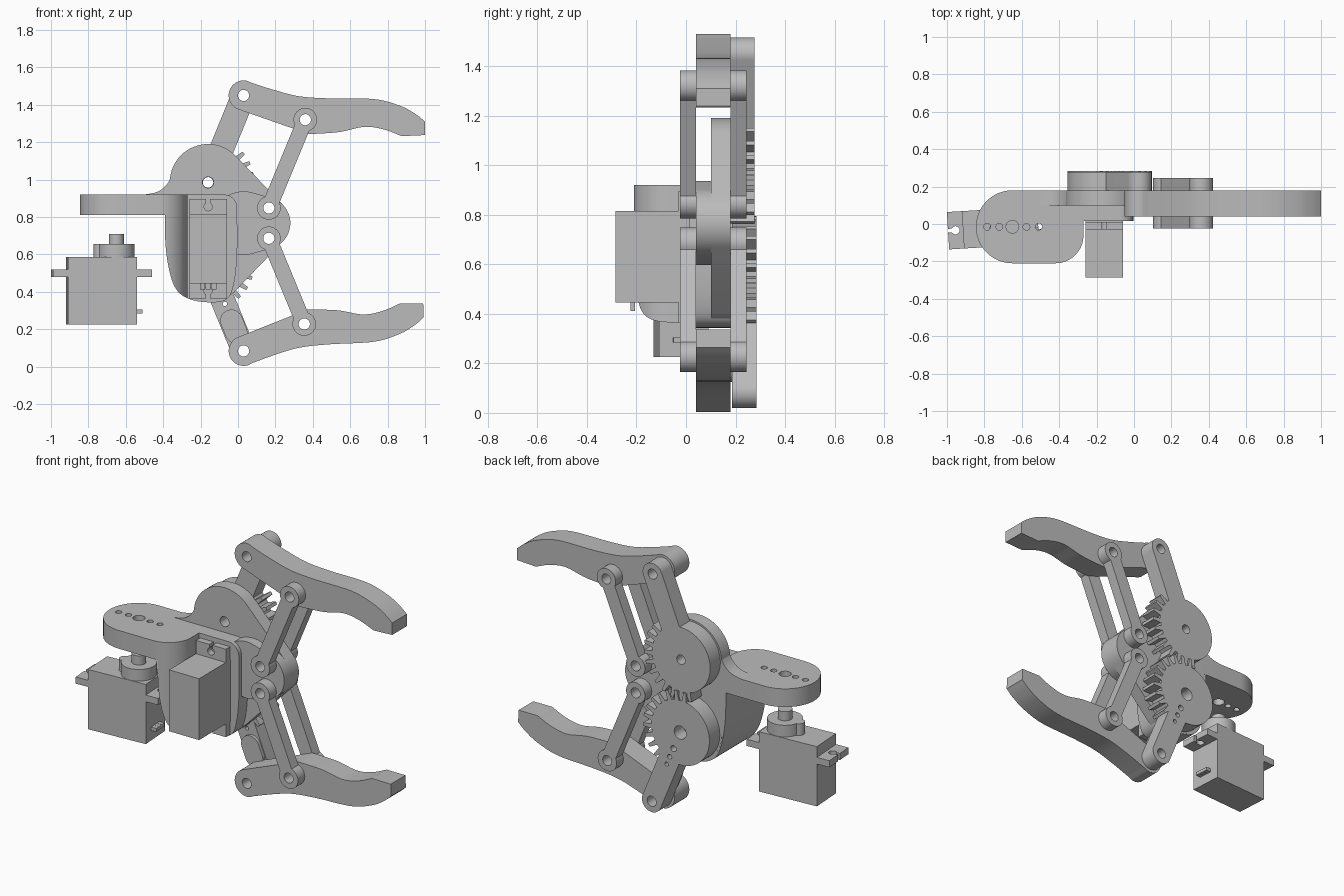
import bpy, bmesh
from math import sin, cos, pi, asin, atan2, radians
from mathutils import Vector, Matrix
from mathutils.geometry import convex_hull_2d

if "Cube" in bpy.data.objects:
    bpy.data.objects.remove(bpy.data.objects["Cube"])

grey = bpy.data.materials.new("plain_grey")
grey.use_nodes = True
grey.diffuse_color = (0.5, 0.5, 0.5, 1)
grey.node_tree.nodes["Principled BSDF"].inputs["Base Color"].default_value = (0.5, 0.5, 0.5, 1)


# ---------- outline helpers ----------
def arc(c, r, a0, a1, n=24):
    return [(c[0] + r * cos(a0 + (a1 - a0) * i / n), c[1] + r * sin(a0 + (a1 - a0) * i / n))
            for i in range(n + 1)]


def circle(c, r, n=40):
    return arc(c, r, 0, 2 * pi, n)[:-1]


def bar(p, q, r, w):
    """Straight bar of half width w with round ends of radius r."""
    d, a = atan2(q[1] - p[1], q[0] - p[0]), pi - asin(w / r)
    return arc(q, r, d - a, d + a) + arc(p, r, d + pi - a, d + pi + a)


def hull(*circles):
    pts = [Vector(v) for x, z, r in circles for v in circle((x, z), r, 64)]
    return [tuple(pts[i]) for i in convex_hull_2d(pts)]


def spline(pts, n=6):
    """Smooth curve through the points."""
    p = [Vector(v) for v in [pts[0]] + pts + [pts[-1]]]
    out = []
    for a, b, c, d in zip(p, p[1:], p[2:], p[3:]):
        for i in range(n):
            t = i / n
            out.append(tuple(0.5 * (2 * b + (c - a) * t + (2 * a - 5 * b + 4 * c - d) * t ** 2
                                    + (3 * b - a - 3 * c + d) * t ** 3)))
    return out + [pts[-1]]


# ---------- solid helpers ----------
def prism(name, pts, lo, hi, axis="y"):
    """Extrude an outline: (x, z) along y, or (x, y) along z."""
    place = (lambda u, v, t: (u, t, v)) if axis == "y" else (lambda u, v, t: (u, v, t))
    bm = bmesh.new()
    face = bm.faces.new([bm.verts.new(place(u, v, lo)) for u, v in pts])
    ext = bmesh.ops.extrude_face_region(bm, geom=[face])
    shift = Vector(place(0, 0, hi - lo))
    for v in ext["geom"]:
        if isinstance(v, bmesh.types.BMVert):
            v.co += shift
    bmesh.ops.recalc_face_normals(bm, faces=bm.faces)
    me = bpy.data.meshes.new(name)
    bm.to_mesh(me)
    bm.free()
    me.materials.append(grey)
    ob = bpy.data.objects.new(name, me)
    bpy.context.collection.objects.link(ob)
    return ob


def combine(ob, cutter, operation="DIFFERENCE"):
    bpy.context.view_layer.objects.active = ob
    mod = ob.modifiers.new("cut", "BOOLEAN")
    mod.operation, mod.solver, mod.object = operation, "EXACT", cutter
    bpy.ops.object.modifier_apply(modifier=mod.name)
    bpy.data.objects.remove(cutter)
    return ob


def drill(ob, holes, axis="y"):
    for x, v, r in holes:
        combine(ob, prism("drill", circle((x, v), r, 24), -1, 2, axis))
    return ob


def box(name, x0, x1, y0, y1, z0, z1):
    return prism(name, [(x0, y0), (x1, y0), (x1, y1), (x0, y1)], z0, z1, "z")


MID = 0.767
GEAR, KNUCKLE = (-0.16, 0.985), (0.03, 1.45)
LOBE, FINGER_PIN = (0.165, 0.848), (0.36, 1.32)
HOLE = 0.03


def flip(p):
    return (p[0], 2 * MID - p[1])


# ---------- fingers ----------
top = spline([(0.07, 1.518), (0.2, 1.477), (0.33, 1.445), (0.49, 1.434), (0.73, 1.43),
              (0.87, 1.393), (0.95, 1.35), (1.0, 1.31)])
under = spline([(0.875, 1.232), (0.78, 1.268), (0.675, 1.282), (0.54, 1.254), (0.38, 1.243)])
finger = top + [(1.0, 1.238)] + under + arc(KNUCKLE, 0.08, radians(248), radians(75), 30)
drill(prism("upper_finger", finger, 0.04, 0.18), [(*KNUCKLE, HOLE), (*FINGER_PIN, HOLE)])

low_knuckle = Vector(flip(KNUCKLE))
turn = Matrix.Rotation(radians(2.4), 2)


def lower(p):
    return tuple(low_knuckle + turn @ (Vector(flip(p)) - low_knuckle))


drill(prism("lower_finger", [lower(p) for p in finger], 0.04, 0.18),
      [(*low_knuckle, HOLE), (*lower(FINGER_PIN), HOLE)])

# ---------- parallel links, front and back ----------
for label, p, q in (("upper", LOBE, FINGER_PIN), ("lower", flip(LOBE), lower(FINGER_PIN))):
    for side, y in (("front", -0.025), ("back", 0.18)):
        link = prism(f"{label}_{side}_link", bar(p, q, 0.063, 0.042), y, y + 0.065)
        drill(link, [(*p, HOLE), (*q, HOLE)])


# ---------- toothed sectors with arms ----------
def gear(name, centre, pin, sign, phase, y0, y1):
    pitch = 2 * pi / 25
    pts = []
    for k in range(11):
        a = radians(-90) + (k - 1 + phase) * pitch
        for da, r in ((-0.3, 0.192), (-0.15, 0.247), (0.15, 0.247), (0.3, 0.192)):
            pts.append((a + da * pitch, r))
    end, start = pts[-1][0], pts[0][0] + 2 * pi
    pts += [(end + (start - end) * i / 40, 0.195) for i in range(1, 40)]
    outline = [(centre[0] + r * cos(a), centre[1] + sign * r * sin(a)) for a, r in pts]
    ob = prism(name, outline, y0, y1)
    return combine(ob, prism("arm", bar(centre, pin, 0.065, 0.0649), y0, y1), "UNION")


low_gear, low_pin = flip(GEAR), flip(KNUCKLE)
drill(gear("upper_gear", GEAR, KNUCKLE, 1, 0, 0.18, 0.277), [(*GEAR, 0.028), (*KNUCKLE, HOLE)])
drill(gear("lower_gear", low_gear, low_pin, -1, 0.5, 0.185, 0.284),
      [(*low_gear, 0.04), (*low_pin, HOLE), (-0.115, 0.44, 0.018), (-0.09, 0.385, 0.014),
       (-0.07, 0.335, 0.012)])
prism("lower_arm_pad", bar((-0.035, 0.245), (-0.01, 0.184), 0.06, 0.0599), 0.165, 0.186)

# ---------- body plate and link lobe ----------
plate = prism("body_plate", hull((*GEAR, 0.205), (*low_gear, 0.205), (0.14, MID, 0.14)), 0.10, 0.18)
pins = [(*LOBE, HOLE), (*flip(LOBE), HOLE)]
drill(plate, [(*GEAR, HOLE)] + pins)
drill(prism("link_lobe", hull((0.14, MID, 0.14), (0.03, MID, 0.17)), 0.04, 0.179), pins)
prism("plate_fillet", spline([(-0.5, 0.92), (-0.43, 0.935), (-0.38, 0.975), (-0.34, 1.05),
                              (-0.31, 1.1)]) + [(-0.22, 0.9), (-0.5, 0.9)], 0.10, 0.18)

# ---------- servo housing with a rounded wall ----------
front_outline = (spline([(-0.39, 0.92), (-0.39, 0.7), (-0.375, 0.55), (-0.34, 0.43),
                         (-0.28, 0.37), (-0.18, 0.345), (-0.07, 0.355), (-0.025, 0.43),
                         (-0.005, 0.6), (-0.005, 0.85)])
                 + arc((-0.075, 0.85), 0.07, 0, pi / 2, 10))
wall_plan = ([(-0.5, 0.18), (-0.5, -0.21)] + arc((-0.42, -0.06), 0.15, -pi / 2, 0, 16)
             + [(-0.27, 0.015), (0.1, 0.015), (0.1, 0.18)])
housing = prism("servo_housing", front_outline, -0.3, 0.179)
combine(housing, prism("plan", wall_plan, 0.2, 1.0, "z"), "INTERSECT")

# ---------- wrist platform ----------
platform = (arc((-0.65, -0.015), 0.195, pi / 2, 3 * pi / 2, 32)
            + arc((-0.42, -0.06), 0.15, -pi / 2, 0, 16) + [(-0.27, 0.18)])
small = [(x, -0.015, 0.018) for x in (-0.785, -0.72, -0.575, -0.51)]
drill(prism("wrist_platform", platform, 0.81, 0.92, "z"), [(-0.65, -0.015, 0.034)] + small, "z")


# ---------- servos: shaft on the local z axis ----------
def servo(name, matrix):
    tabs = box(name + "_tabs", -0.345, 0.185, -0.1, 0.1, 0.255, 0.295)
    drill(tabs, [(-0.305, 0, 0.022), (0.145, 0, 0.022)], "z")
    for x in (-0.34, 0.18):
        combine(tabs, box("slot", x - 0.035, x + 0.035, -0.01, 0.01, 0.2, 0.35))
    parts = [
        tabs,
        box(name + "_case", -0.265, 0.105, -0.1, 0.1, 0, 0.36),
        prism(name + "_collar", circle((0, 0), 0.098), 0.355, 0.43, "z"),
        prism(name + "_small_collar", circle((-0.09, 0), 0.032), 0.355, 0.43, "z"),
        prism(name + "_shaft", circle((0, 0), 0.04), 0.42, 0.485, "z"),
    ]
    parts += [box(name + "_wire", 0.1, 0.138, y - 0.014, y + 0.014, 0.06, 0.08)
              for y in (-0.03, 0, 0.03)]
    for ob in parts:
        ob.data.transform(matrix)


servo("wrist_servo", Matrix.Translation((-0.65, -0.015, 0.225)) @ Matrix.Rotation(radians(3.5), 4, "Z"))
axes = Matrix(((0, -1, 0), (0, 0, 1), (-1, 0, 0))).to_4x4()
servo("grip_servo", Matrix.Translation((-0.16, -0.285, 0.55)) @ axes)

# ---------- smooth curved sides, keep edges sharp ----------
for ob in bpy.context.collection.objects:
    ob.select_set(ob.type == "MESH")
bpy.ops.object.shade_smooth_by_angle(angle=radians(25))
